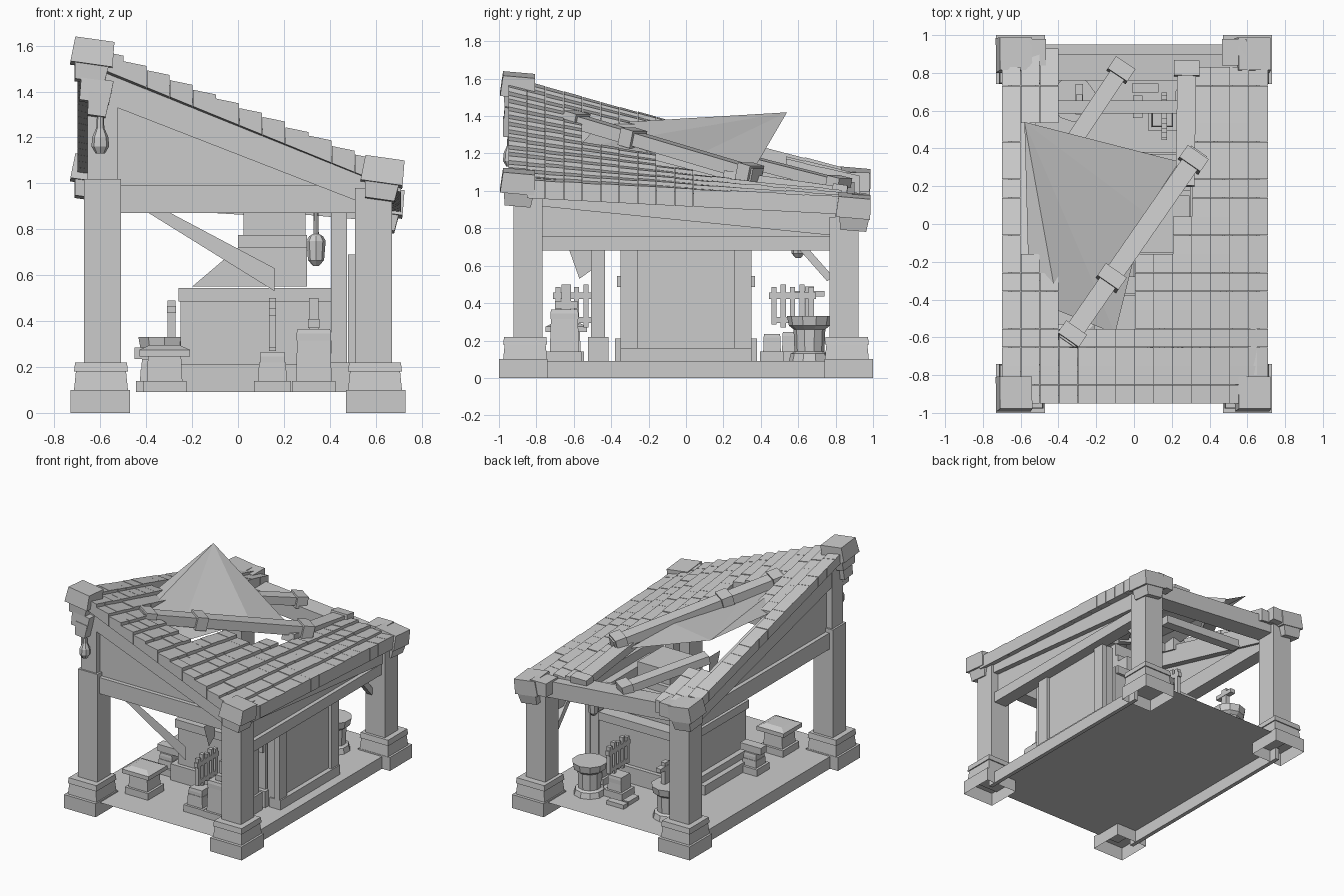
import bpy, bmesh, math, random
from mathutils import Vector, Matrix

random.seed(4)
cube = bpy.data.objects.get("Cube")
if cube:
    bpy.data.objects.remove(cube, do_unlink=True)

stone = bpy.data.materials.new("plain_grey")
stone.use_nodes = True
grey = (0.6, 0.6, 0.6, 1)
stone.diffuse_color = grey
stone.node_tree.nodes["Principled BSDF"].inputs["Base Color"].default_value = grey


def finish(name, bm, normals=True):
    if normals:
        bmesh.ops.recalc_face_normals(bm, faces=bm.faces)
    mesh = bpy.data.meshes.new(name)
    bm.to_mesh(mesh)
    bm.free()
    mesh.materials.append(stone)
    obj = bpy.data.objects.new(name, mesh)
    bpy.context.collection.objects.link(obj)
    return obj


def add_box(bm, centre, size, taper=1.0, rot=None):
    """Box about a centre; taper scales its top."""
    verts = bmesh.ops.create_cube(bm, size=1)["verts"]
    for v in verts:
        k = taper if v.co.z > 0 else 1
        v.co = Vector((v.co.x * size[0] * k, v.co.y * size[1] * k, v.co.z * size[2]))
        if rot:
            v.co = rot @ v.co
        v.co += Vector(centre)
    return verts


def boxes(name, items):
    bm = bmesh.new()
    for item in items:
        add_box(bm, *item)
    return finish(name, bm)


def beam(name, a, b, w, h, bands=()):
    """Squared timber from a to b, with thicker bands at given fractions."""
    a, b = Vector(a), Vector(b)
    d = b - a
    rot = d.to_track_quat('X', 'Z').to_matrix()
    items = [((a + b) / 2, (d.length, w, h), 1, rot)]
    items += [(a + d * t, (0.08, w + 0.035, h + 0.025), 1, rot) for t in bands]
    return boxes(name, items)


def prism(name, pts, depth):
    """Flat outline pushed along a depth vector."""
    bm = bmesh.new()
    near = [bm.verts.new(p) for p in pts]
    far = [bm.verts.new(Vector(p) + Vector(depth)) for p in pts]
    bm.faces.new(near)
    bm.faces.new(far)
    for i in range(len(pts)):
        j = (i + 1) % len(pts)
        bm.faces.new((near[i], near[j], far[j], far[i]))
    return finish(name, bm)


def lathe(name, profile, at, sides=8):
    """Turned part from (radius, height) pairs."""
    bm = bmesh.new()
    for (r0, z0), (r1, z1) in zip(profile, profile[1:]):
        bmesh.ops.create_cone(bm, cap_ends=True, segments=sides, radius1=r0, radius2=r1, depth=z1 - z0,
                              matrix=Matrix.Translation((at[0], at[1], at[2] + (z0 + z1) / 2)))
    return finish(name, bm)


def roof(x, y):
    """Height of the warped roof: one corner stands much higher."""
    u, v = (x + 0.65) / 1.3, (y + 0.9) / 1.8
    front = 1.6 + (1.08 - 1.6) * u
    back = 1.11 + (0.97 - 1.11) * u
    return front + (back - front) * v


# Floor sheet and side sills
bm = bmesh.new()
bmesh.ops.create_grid(bm, x_segments=1, y_segments=1, size=1,
                      matrix=Matrix.Translation((0, 0, 0.09)) @ Matrix.Diagonal((0.65, 0.95, 1, 1)))
finish("floor", bm, False)
boxes("side_sills", [((s * 0.65, 0, 0.045), (0.03, 1.6, 0.09)) for s in (-1, 1)])

# Four corner posts with open stepped bases, caps and brackets
tilt = Matrix.Rotation(math.radians(8), 3, 'Y') @ Matrix.Rotation(math.radians(-5), 3, 'X')
for sx, xn in ((-1, "right"), (1, "left")):
    for sy, yn in ((-1, "front"), (1, "back")):
        tag = f"{yn}_{xn}"
        tall = sx < 0 and sy < 0
        x, y = sx * 0.59, sy * 0.845
        top = roof(x, y)
        bm = bmesh.new()
        add_box(bm, (sx * 0.6, sy * 0.87, 0.05), (0.26, 0.26, 0.1))
        bmesh.ops.delete(bm, geom=[f for f in bm.faces if f.normal.z < -0.9], context='FACES')
        add_box(bm, (sx * 0.597, sy * 0.86, 0.14), (0.235, 0.235, 0.08), 0.93)
        add_box(bm, (sx * 0.597, sy * 0.86, 0.2), (0.235, 0.235, 0.04), 0.96)
        finish("post_base_" + tag, bm)
        low = min(top - 0.12, 1.02)
        boxes("post_" + tag, [((x, y, (0.2 + low) / 2), (0.16, 0.155, low - 0.2)),
                              ((x, y, (0.2 + top - 0.05) / 2), (0.13, 0.13, top - 0.25))])
        cx, cy = sx * 0.632, sy * 0.897
        cz = top + (0.005 if tall else -0.05 if sy < 0 else -0.06)
        parts = [((cx, cy, cz), (0.185, 0.185, 0.11), 0.93, tilt),
                 ((cx - 0.01, cy, cz - 0.085), (0.13, 0.14, 0.08), 1.15, tilt)]
        if tall:
            parts += [((x - 0.03, -0.92, top - 0.16), (0.13, 0.1, 0.1), 1.1, tilt),
                      ((x - 0.02, -0.94, top - 0.22), (0.08, 0.07, 0.1), 1.2, tilt)]
        boxes("post_cap_" + tag, parts)
    # Back corner ridge blocks
    boxes("back_ridge_block_" + xn, [((sx * 0.53, 0.91, roof(sx * 0.53, 0.9) - 0.05), (0.13, 0.14, 0.1))])


# Rafters, tie beams and gable panels on each framed side
def side_frame(tag, p, q, top_p, top_q, tie, inward, tie_h):
    """p and q are plan ends; top heights are the rafter's top edge."""
    P, Q, n = Vector((*p, 0)), Vector((*q, 0)), Vector(inward)
    up = lambda z: Vector((0, 0, z))
    prism("rafter_" + tag, [P + up(top_p - 0.15), Q + up(top_q - 0.15), Q + up(top_q), P + up(top_p)], n * 0.13)
    prism("tie_beam_" + tag, [P + n * 0.01 + up(tie), Q + n * 0.01 + up(tie),
                              Q + n * 0.01 + up(tie + tie_h), P + n * 0.01 + up(tie + tie_h)], n * 0.1)
    prism("gable_panel_" + tag, [P + n * 0.04 + up(tie), Q + n * 0.04 + up(tie),
                                 Q + n * 0.04 + up(top_q - 0.05), P + n * 0.04 + up(top_p - 0.05)], n * 0.04)


side_frame("front", (-0.54, -0.91), (0.54, -0.91), 1.485, 1.065, 0.87, (0, 1, 0), 0.12)
side_frame("right", (-0.65, -0.8), (-0.65, 0.8), 1.48, 1.06, 0.87, (1, 0, 0), 0.12)
side_frame("left", (0.65, -0.8), (0.65, 0.8), 1.07, 0.91, 0.68, (-1, 0, 0), 0.08)
beam("back_beam", (-0.56, 0.83, 1.0), (0.56, 0.83, 0.9), 0.14, 0.12)
beam("back_brace", (0.55, 0.77, 0.53), (0.55, 0.62, 0.7), 0.04, 0.04)


# Roof tiles laid around a broken opening
def is_open(x, y):
    if y < -0.55:
        return False
    left = -0.43 if y > 0.5 else -0.55 if y > -0.2 else -0.47 if y > -0.3 else -0.36
    right = 0.35 if y > 0 else 0.2 if y > -0.2 else 0.02
    return left < x < right or (x > 0 and y > 0.84)


bm = bmesh.new()
cols, rows = 14, 19
dx, dy = 1.41 / cols, 1.88 / rows
for i in range(cols):
    for j in range(rows):
        x, y = -0.7 + (i + 0.5) * dx, -0.95 + (j + 0.5) * dy
        if is_open(x, y) or (abs(x) > 0.57 and abs(y) > 0.83):
            continue
        jit = random.uniform(-0.003, 0.003)
        for v in add_box(bm, (x, y, 0), (dx * 0.985, dy * 0.985, 0.085)):
            step = (0.01 if v.co.x > x else -0.01) + jit if v.co.z > 0 else 0
            v.co.z += roof(v.co.x, v.co.y) - 0.05 + step
finish("roof_tiles", bm)

# Loose timbers lying across the opening
beam("long_loose_timber", (-0.36, -0.63, 1.385), (0.34, 0.38, 1.085), 0.1, 0.07, (0.04, 0.34, 0.96))
beam("short_loose_timber", (-0.4, 0.32, 1.16), (-0.06, 0.83, 1.03), 0.09, 0.06, (0.97,))
beam("side_loose_timber", (0.27, 0.2, 1.08), (0.28, 0.84, 0.99), 0.1, 0.06, (0.97,))
beam("inner_cross_timber", (-0.42, 0.62, 0.92), (0.24, 0.62, 0.88), 0.07, 0.06)


# Peaked cloth over the opening, and torn pieces hanging inside
def sheet(name, pts, faces):
    bm = bmesh.new()
    vs = [bm.verts.new(p) for p in pts]
    for f in faces:
        bm.faces.new([vs[k] for k in f])
    return finish(name, bm, False)


sheet("peaked_cloth", [(-0.58, 0.54, 1.42), (-0.56, -0.2, 1.34), (-0.4, -0.46, 1.36),
                       (-0.1, -0.58, 1.23), (0.06, 0.06, 1.19), (0.24, 0.33, 1.06)],
      [(0, 1, 2), (0, 2, 3), (0, 3, 4), (0, 4, 5)])
sheet("hanging_splinter", [(-0.42, -0.84, 0.89), (0.16, -0.84, 0.53), (0.16, -0.84, 0.63), (-0.33, -0.84, 0.89)],
      [(0, 1, 2, 3)])
sheet("hanging_shred", [(0.16, -0.63, 0.7), (0.16, -0.57, 0.53), (0.16, -0.5, 0.58), (0.16, -0.5, 0.7)],
      [(0, 1, 2, 3)])

# Panelled wall on the low side
boxes("side_wall", [((0.52, 0, 0.39), (0.08, 0.68, 0.6)), ((0.55, 0, 0.125), (0.09, 0.7, 0.07))]
      + [((0.565, s * 0.305, 0.4), (0.04, 0.09, 0.56)) for s in (-1, 1)])
boxes("inner_post", [((0.44, -0.47, 0.48), (0.07, 0.075, 0.78)), ((0.44, -0.47, 0.155), (0.1, 0.11, 0.13))])

# Furnace with sloping hood and flue
boxes("furnace", [((0.1, 0, 0.15), (0.78, 0.76, 0.12)), ((0.11, 0, 0.37), (0.72, 0.7, 0.34)),
                  ((0.1, 0, 0.515), (0.72, 0.74, 0.06))])
prism("furnace_hood", [(-0.2, -0.28, 0.55), (0.3, -0.28, 0.55), (0.3, -0.28, 0.72), (0, -0.28, 0.72)], (0, 0.56, 0))
boxes("furnace_flue", [((0.15, 0, 0.745), (0.3, 0.36, 0.06)), ((0.16, 0, 0.82), (0.27, 0.3, 0.12))])
boxes("furnace_step", [((-0.27, 0, 0.125), (0.12, 0.5, 0.07))])


# Workshop stands: plinth, column, slab and shallow hipped top
def stand(name, x, y, w, h, top_w, hip=0.95):
    boxes(name, [((x, y, 0.115), (w + 0.03, w + 0.03, 0.05)), ((x, y, (0.09 + h) / 2), (w, w, h - 0.09), 0.9),
                 ((x, y, h + 0.01), (top_w, top_w, 0.03)), ((x, y, h + 0.035), (top_w, top_w, 0.02), hip)])


stand("lidded_box", -0.32, -0.64, 0.16, 0.25, 0.22, 0.6)
stand("tool_stand", 0.15, -0.66, 0.13, 0.22, 0.11)
stand("vise_stand", 0.33, -0.65, 0.16, 0.32, 0.15)
stand("anvil_block", -0.37, -0.27, 0.12, 0.19, 0.1)
stand("back_tool_stand", 0.15, 0.57, 0.12, 0.2, 0.11)
stand("back_block", 0.38, 0.46, 0.1, 0.19, 0.09)
beam("anvil", (-0.45, -0.27, 0.26), (-0.28, -0.27, 0.26), 0.07, 0.05)
for tag, x in (("right", -0.32), ("left", 0.33)):
    lathe("round_table_" + tag, [(0.11, 0), (0.1, 0.04), (0.08, 0.05), (0.085, 0.17), (0.11, 0.19), (0.12, 0.24)],
          (x, 0.66, 0.09), 10)
boxes("table_clamp", [((-0.29, 0.66, 0.4), (0.035, 0.05, 0.18)), ((-0.29, 0.66, 0.45), (0.04, 0.16, 0.03))])
boxes("stand_vise", [((0.33, -0.64, 0.43), (0.04, 0.05, 0.14)), ((0.33, -0.64, 0.39), (0.05, 0.12, 0.04))])
boxes("floor_offcuts", [((0.06, 0.72, 0.105), (0.14, 0.05, 0.03)), ((0.02, 0.62, 0.105), (0.05, 0.12, 0.03))])

# Tool racks: rails with upright handles
for tag, x, y in (("front", 0.15, -0.585), ("back", 0.16, 0.57)):
    boxes("tool_rack_" + tag, [((x, y, 0.44), (0.03, 0.25, 0.035)), ((x, y, 0.31), (0.03, 0.2, 0.03))]
          + [((x, y + k * 0.05, 0.385), (0.03, 0.028, 0.2 + 0.03 * (k % 2))) for k in (-2, -1, 0, 1, 2)])

# Hanging lanterns
lathe("inner_lantern", [(0.012, 0), (0.035, 0.025), (0.042, 0.11), (0.03, 0.13), (0.012, 0.14), (0.01, 0.25)],
      (0.34, 0.6, 0.64))
lathe("front_lantern", [(0.02, 0), (0.038, 0.03), (0.036, 0.07), (0.018, 0.11), (0.015, 0.16), (0.025, 0.24)],
      (-0.6, -0.94, 1.13))
